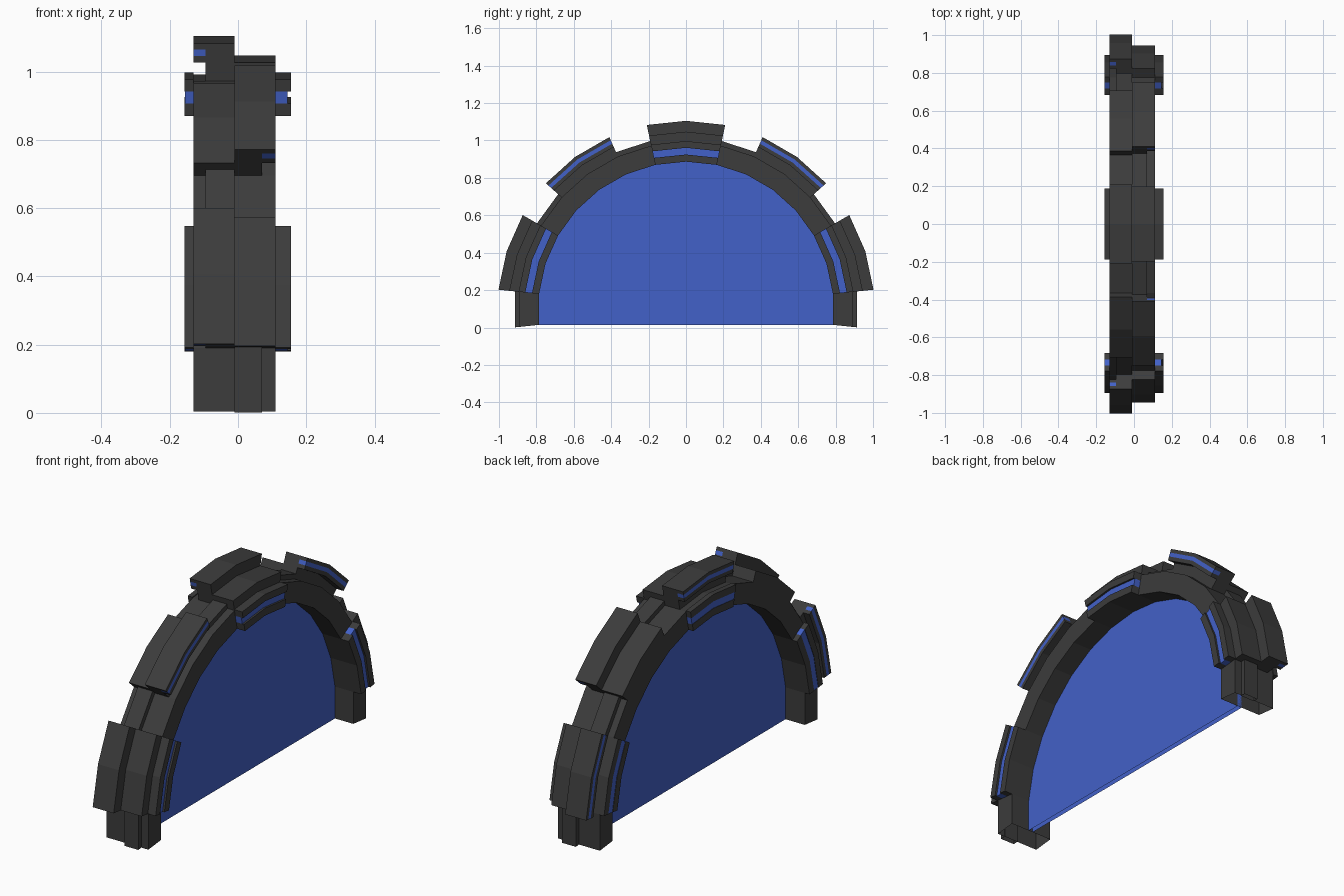
import bpy
from math import sin, cos, radians

if "Cube" in bpy.data.objects:
    bpy.data.objects.remove(bpy.data.objects["Cube"])

CZ = 0.097          # arch centre height
STEP = 12           # 30-sided ring


def material(name, color):
    m = bpy.data.materials.new(name)
    m.diffuse_color = color
    m.use_nodes = True
    m.node_tree.nodes["Principled BSDF"].inputs["Base Color"].default_value = m.diffuse_color
    return m


STONE = material("dark_stone", (0.045, 0.045, 0.045, 1))
BLUE = material("glow_blue", (0.055, 0.12, 0.58, 1))


def sweep(name, x0, x1, r0, r1, a0, a1, mat=STONE, caps=True):
    """Rectangular section swept round the arch; angles run from the top."""
    n = round((a1 - a0) / STEP)
    verts, faces = [], []
    x0, x1 = sorted((x0, x1))
    for i in range(n + 1):
        a = radians(a0 + i * STEP)
        for x, r in ((x0, r0), (x1, r0), (x1, r1), (x0, r1)):
            verts.append((x, r * sin(a), CZ + r * cos(a)))
    for i in range(n):
        for j in range(4):
            k = (j + 1) % 4
            faces.append((4*i + j, 4*i + 4 + j, 4*i + 4 + k, 4*i + k))
    if caps:
        faces += [(0, 1, 2, 3), (4*n + 3, 4*n + 2, 4*n + 1, 4*n)]
    return add(name, verts, faces, mat)


def add(name, verts, faces, mat):
    me = bpy.data.meshes.new(name)
    me.from_pydata(verts, [], faces)
    me.materials.append(mat)
    ob = bpy.data.objects.new(name, me)
    bpy.context.collection.objects.link(ob)
    return ob


# Main arch, open underneath
sweep("main_arch", -0.13, 0.11, 0.79, 0.895, -96, 96, caps=False)

# Blue membrane filling the opening
arc = [radians(a) for a in range(-96, 97, STEP)]
n = len(arc)
v = [(x, 0.79 * sin(a), CZ + 0.79 * cos(a)) for x in (-0.02, 0.005) for a in arc]
f = [tuple(range(n)), tuple(range(2*n - 1, n - 1, -1))]
f += [(i, n + i, n + i + 1, i + 1) for i in range(n - 1)]
add("blue_membrane", v, f, BLUE)

# Each half: (seam x, x of thin outer strip, face x, centres with raised chevrons)
MID = -0.01
HALVES = {"left": (-0.095, -0.13, (-72, 0, 72)), "right": (0.07, 0.11, (-36, 36))}
for side, (strip, face, raised) in HALVES.items():
    for c in (-72, -36, 0, 36, 72):
        a0, a1 = c - 12, c + 12
        if c in raised:
            # Tall chevron with an overhanging striped rim
            sweep(f"{side}_chevron_body", MID, strip, 0.89, 1.008, a0, a1)
            sweep(f"{side}_chevron_rim_low", strip, face, 0.95, 0.970, a0, a1)
            sweep(f"{side}_chevron_stripe", strip, face, 0.970, 0.990, a0, a1, BLUE)
            sweep(f"{side}_chevron_rim_top", strip, face, 0.990, 1.008, a0, a1)
        else:
            sweep(f"{side}_low_block", MID, face, 0.89, 0.95, a0, a1)
    # Raised bands in alternate gaps between blocks
    for a in ((48,) if side == "left" else (12, 84)):
        for lo in (a, -a - 12):
            sweep(f"{side}_gap_band", MID, strip, 0.89, 0.92, lo, lo + 12, caps=a != 84)

# Striped plates on both faces
for side, x0, x1, xb in (("left", -0.13, -0.157, -0.155), ("right", 0.11, 0.155, 0.145)):
    for c in (-72, 0, 72):
        a0, a1 = c - 12, c + 12
        sweep(f"{side}_plate_inner", x0, x1, 0.79, 0.828, a0, a1)
        sweep(f"{side}_plate_stripe", x0, xb, 0.828, 0.864, a0, a1, BLUE)
        sweep(f"{side}_plate_outer", x0, x1, 0.864, 0.90, a0, a1)
